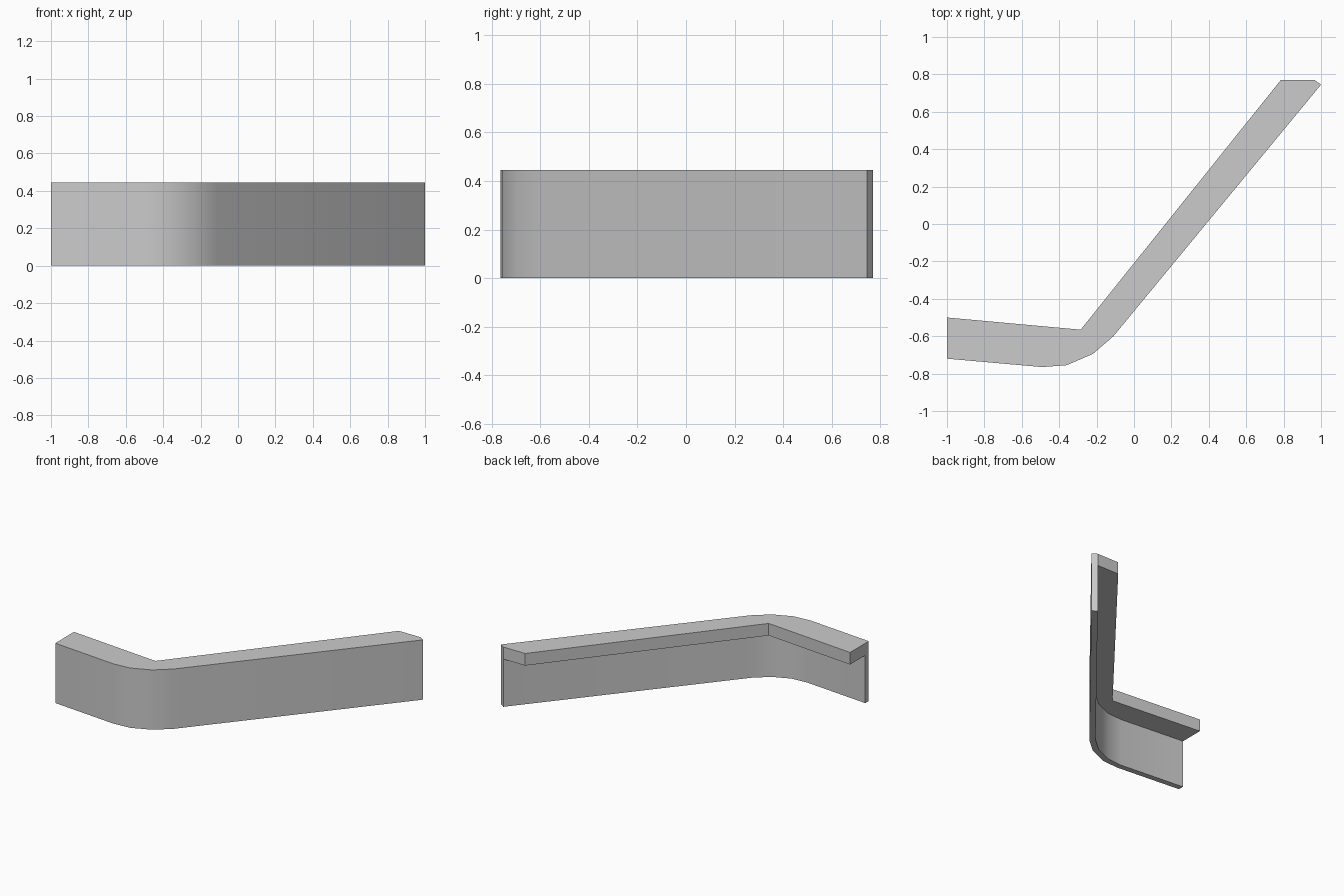
import bpy, bmesh, math
from mathutils import Vector

cube = bpy.data.objects.get("Cube")
if cube:
    bpy.data.objects.remove(cube, do_unlink=True)

HEIGHT, LEDGE, WALL = 0.445, 0.355, 0.042

grey = bpy.data.materials.new("plain grey")
grey.use_nodes = True
grey.diffuse_color = (0.6, 0.6, 0.6, 1)
grey.node_tree.nodes["Principled BSDF"].inputs["Base Color"].default_value = grey.diffuse_color

# Plan lines: outer wall face, and the back edge of the counter top
outer = [Vector(p) for p in ((-1, -0.72), (-0.49, -0.765), (-0.36, -0.755),
                             (-0.22, -0.695), (-0.11, -0.6), (1, 0.745))]
back = [Vector(p) for p in ((-1, -0.5), (-0.285, -0.565), (0.785, 0.77))]


def offset(prev, here, nxt, dist):
    """Mitred offset to the left of a plan corner."""
    a, b = (here - prev).normalized(), (nxt - here).normalized()
    t = (a + b).normalized()
    return here + Vector((-t.y, t.x)) * dist / t.dot(a)


# Inner wall face follows the outer one at a constant thickness
inner = [Vector((-1, outer[0].y + WALL))]
inner += [offset(*outer[i - 1:i + 2], WALL) for i in range(1, len(outer) - 1)]
inner.append(Vector((0.965, 0.77)))

bm = bmesh.new()


def row(points, z):
    return [bm.verts.new((p.x, p.y, z)) for p in points]


def strip(a, b):
    for i in range(len(a) - 1):
        bm.faces.new((a[i], a[i + 1], b[i + 1], b[i]))


out_low, out_top = row(outer, 0), row(outer, HEIGHT)
in_low, in_ledge = row(inner, 0), row(inner, LEDGE)
back_ledge, back_top = row(back, LEDGE), row(back, HEIGHT)
corner_top = row(inner[-1:], HEIGHT)[0]

# Wall faces and counter edge
strip(out_low, out_top)
strip(in_low, in_ledge)
strip(out_low, in_low)
strip(back_ledge, back_top)

# Counter top and its underside
bm.faces.new(out_top + [corner_top] + back_top[::-1])
bm.faces.new(in_ledge + back_ledge[::-1])

# End faces
bm.faces.new((out_low[0], out_top[0], back_top[0], back_ledge[0], in_ledge[0], in_low[0]))
bm.faces.new((out_low[-1], in_low[-1], in_ledge[-1], corner_top, out_top[-1]))
bm.faces.new((in_ledge[-1], back_ledge[-1], back_top[-1], corner_top))

bmesh.ops.recalc_face_normals(bm, faces=bm.faces)
mesh = bpy.data.meshes.new("angled_counter")
bm.to_mesh(mesh)
bm.free()
mesh.materials.append(grey)
counter = bpy.data.objects.new("angled_counter", mesh)
bpy.context.collection.objects.link(counter)

# Smooth the bend, keep the corners crisp
bpy.ops.object.select_all(action="DESELECT")
counter.select_set(True)
bpy.context.view_layer.objects.active = counter
bpy.ops.object.shade_smooth_by_angle(angle=math.radians(30))
